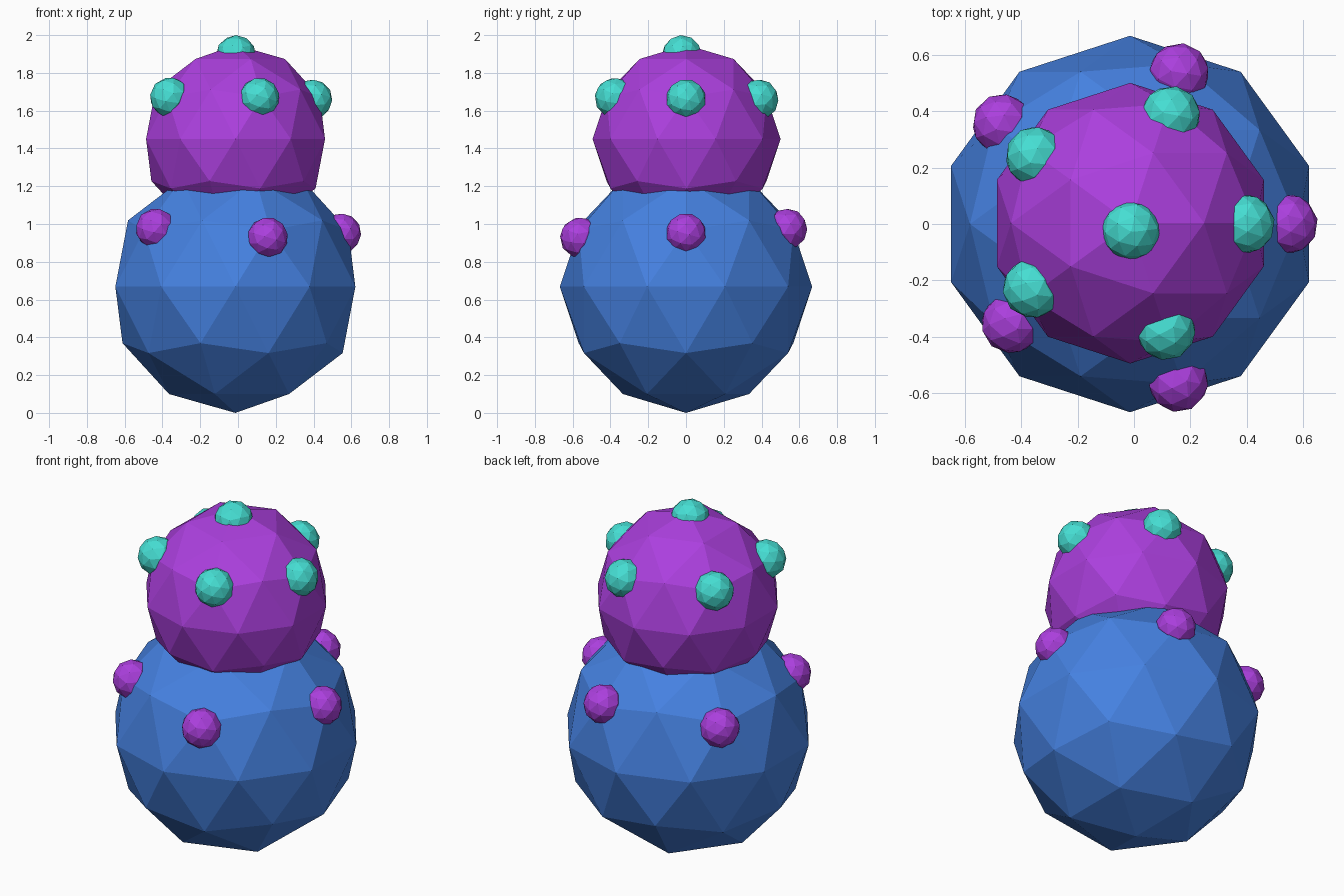
import bpy
from mathutils import Vector

if "Cube" in bpy.data.objects:
    bpy.data.objects.remove(bpy.data.objects["Cube"])


def material(name, rgb):
    m = bpy.data.materials.new(name)
    m.diffuse_color = (*rgb, 1)
    m.use_nodes = True
    m.node_tree.nodes["Principled BSDF"].inputs["Base Color"].default_value = m.diffuse_color
    return m


BLUE = material("blue", (0.06, 0.22, 0.75))
PURPLE = material("purple", (0.41, 0.05, 0.73))
TEAL = material("teal", (0.06, 0.73, 0.65))


def ball(name, centre, radius, mat, normal=None):
    """Flat-faced 80-triangle ball, optionally turned to face outwards."""
    bpy.ops.mesh.primitive_ico_sphere_add(subdivisions=2, radius=radius, location=centre)
    ob = bpy.context.object
    ob.name = name
    ob.data.materials.append(mat)
    if normal is not None:
        ob.rotation_euler = normal.to_track_quat('Z', 'Y').to_euler()
    return ob


# Body and head
body_c = Vector((-0.014, 0, 0.668))
head_c = Vector((-0.013, 0.003, 1.45))
ball("body", body_c, 0.668, BLUE)
ball("head", head_c, 0.498, PURPLE)

# Ring of bumps on the body
for i, p in enumerate([(0.545, 0, 0.95), (0.16, 0.535, 0.975), (-0.467, 0.355, 0.935),
                       (-0.435, -0.352, 0.975), (0.157, -0.56, 0.928)]):
    c = Vector(p)
    ball(f"body_bump_{i + 1}", c, 0.108, PURPLE, c - body_c)

# Ring of bumps on the head, plus one on top
for i, p in enumerate([(0.393, 0, 1.66), (0.13, 0.384, 1.66), (-0.35, 0.24, 1.66),
                       (-0.36, -0.228, 1.67), (0.113, -0.377, 1.668), (-0.011, -0.022, 1.893)]):
    c = Vector(p)
    ball(f"head_bump_{i + 1}", c, 0.107, TEAL, c - head_c)
